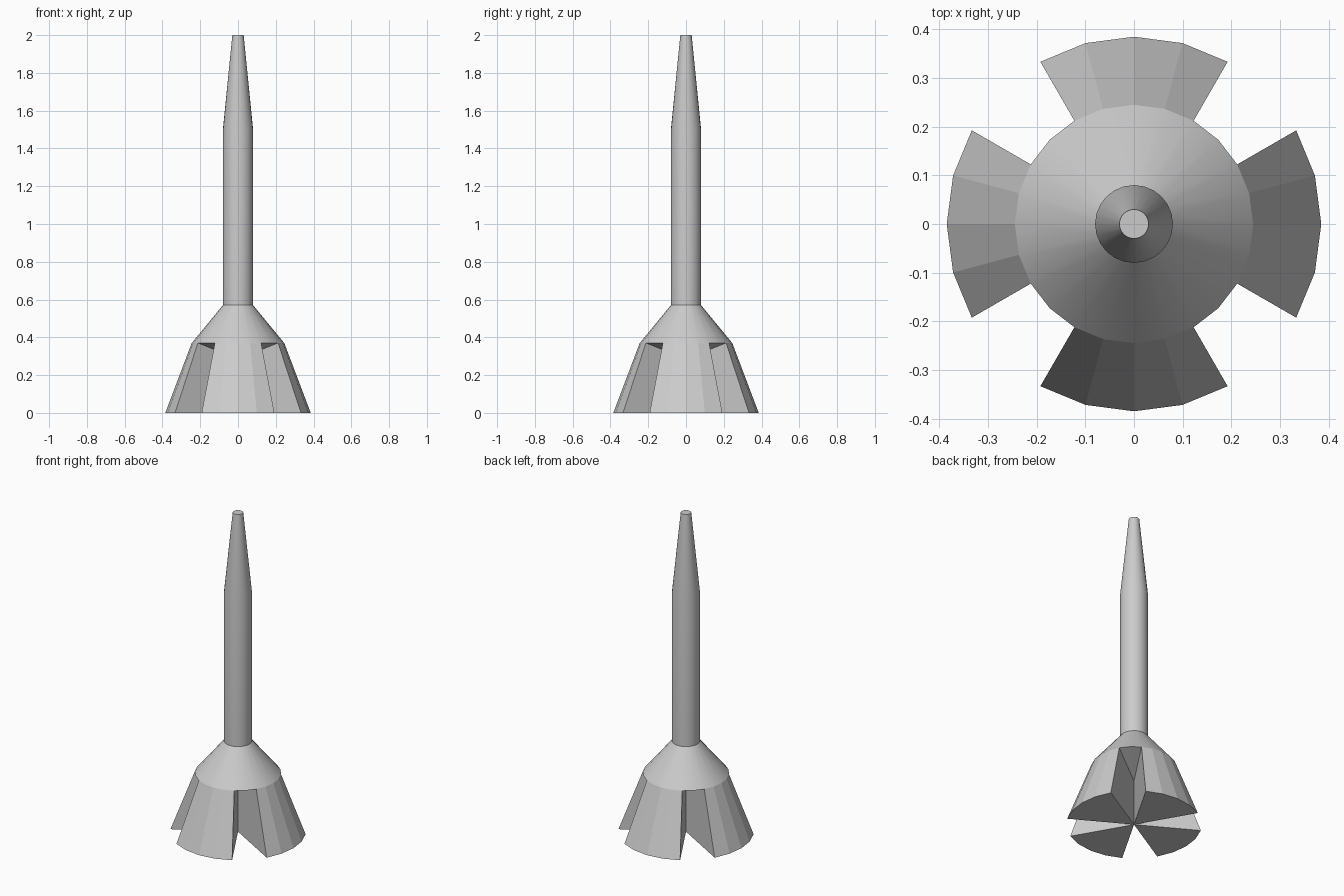
import bpy, bmesh, math

if "Cube" in bpy.data.objects:
    bpy.data.objects.remove(bpy.data.objects["Cube"])

SIDES = 24


def ring_point(bm, k, r, z):
    a = 2 * math.pi * k / SIDES
    return bm.verts.new((r * math.cos(a), r * math.sin(a), z))


def finish(bm, name, smooth):
    bmesh.ops.recalc_face_normals(bm, faces=bm.faces)
    mesh = bpy.data.meshes.new(name)
    bm.to_mesh(mesh)
    bm.free()
    ob = bpy.data.objects.new(name, mesh)
    bpy.context.collection.objects.link(ob)
    if smooth:
        bpy.ops.object.select_all(action='DESELECT')
        bpy.context.view_layer.objects.active = ob
        ob.select_set(True)
        bpy.ops.object.shade_smooth_by_angle(angle=math.radians(30))
    return ob


def lathe(name, profile, cap_top):
    bm = bmesh.new()
    rings = [[ring_point(bm, k, r, z) for k in range(SIDES)] for r, z in profile]
    for lo, hi in zip(rings, rings[1:]):
        for k in range(SIDES):
            n = (k + 1) % SIDES
            bm.faces.new((lo[k], lo[n], hi[n], hi[k]))
    if cap_top:
        bm.faces.new(rings[-1])
    ob = finish(bm, name, True)
    # open shells: make sure the sides face outwards
    p = ob.data.polygons[0]
    if p.normal.dot(p.center) < 0:
        ob.data.flip_normals()
    return ob


# tapered shaft with flat tip, and the conical shoulder under it
lathe("shaft", [(0.08, 0.57), (0.08, 1.5), (0.03, 2.0)], True)
lathe("shoulder", [(0.245, 0.37), (0.08, 0.57)], False)

# skirt: four 60 degree wedge fins meeting on the axis, with slots between
bm = bmesh.new()
foot = bm.verts.new((0, 0, 0))
apex = bm.verts.new((0, 0, 0.285))
top = [ring_point(bm, k, 0.245, 0.37) for k in range(SIDES)]
low = {k: ring_point(bm, k, 0.385, 0) for k in range(SIDES) if k % 6 != 3}
for k in range(SIDES):
    n = (k + 1) % SIDES
    if k % 6 in (2, 3):      # sloping slot roof
        bm.faces.new((apex, top[n], top[k]))
    else:                    # fin face and underside
        bm.faces.new((low[k], low[n], top[n], top[k]))
        bm.faces.new((foot, low[n], low[k]))
    if k % 6 in (2, 4):      # slot walls
        bm.faces.new((foot, low[k], top[k], apex))
skirt = finish(bm, "fin_skirt", False)
p = skirt.data.polygons[0]
if p.normal.dot(p.center) < 0:
    skirt.data.flip_normals()
